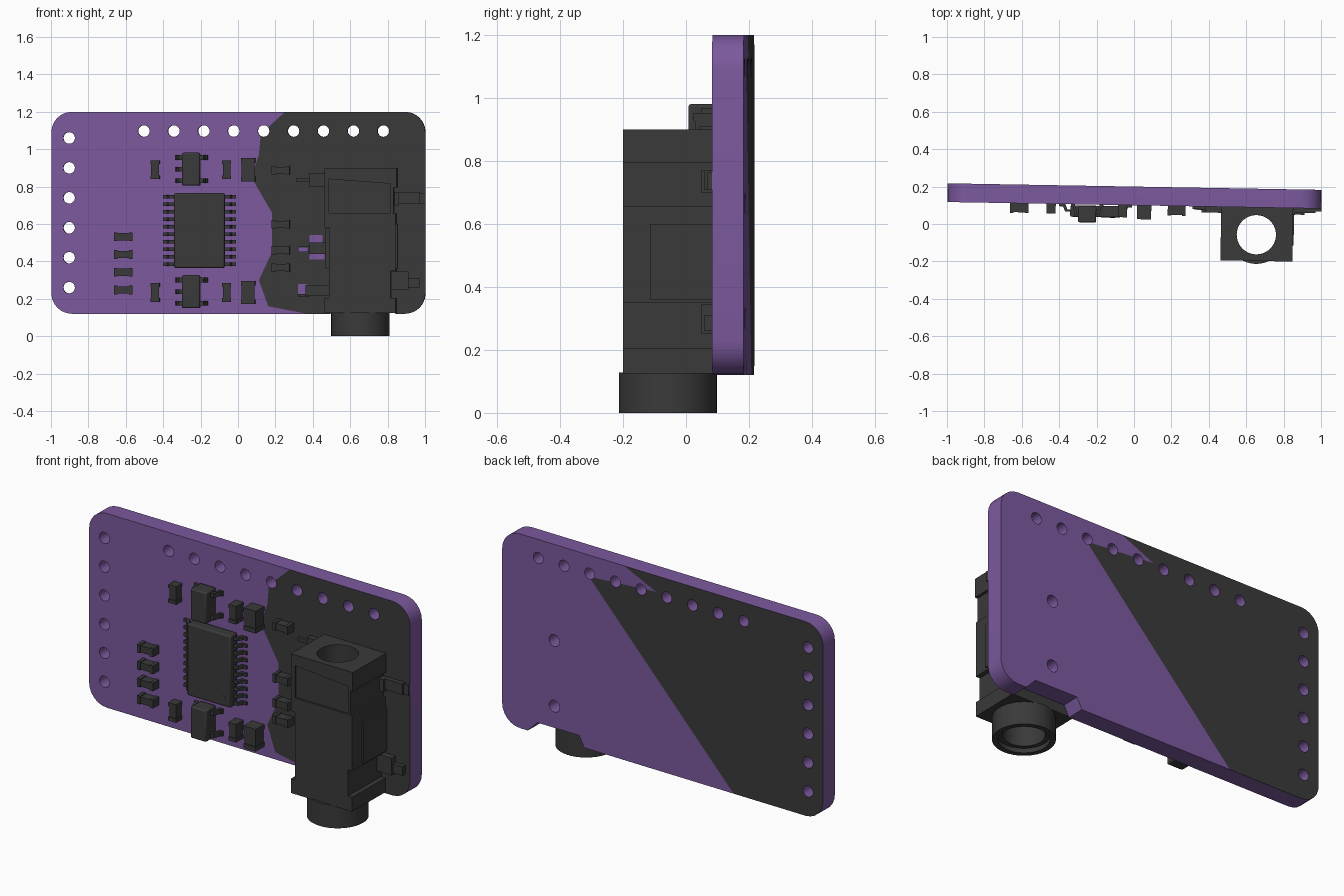
import bpy, bmesh, math
from mathutils import Matrix, Vector
from mathutils.geometry import intersect_point_tri_2d

if "Cube" in bpy.data.objects:
    bpy.data.objects.remove(bpy.data.objects["Cube"])

F, B = 0.10, 0.20          # board front and back planes before the slight turn


def material(name, rgb):
    m = bpy.data.materials.new(name)
    m.diffuse_color = (*rgb, 1)
    m.use_nodes = True
    m.node_tree.nodes["Principled BSDF"].inputs["Base Color"].default_value = m.diffuse_color
    return m


PURPLE = material("purple", (0.20, 0.10, 0.34))
DARK = material("dark", (0.042, 0.042, 0.042))


def prism(bm, pts, a, b, axis='y'):
    """Extrude a profile: (x, z) points along y, or (x, y) points along z."""
    def at(p, t):
        return (p[0], t, p[1]) if axis == 'y' else (p[0], p[1], t)
    lo = [bm.verts.new(at(p, a)) for p in pts]
    hi = [bm.verts.new(at(p, b)) for p in pts]
    faces = [bm.faces.new(lo), bm.faces.new(hi)]
    for i in range(len(pts)):
        j = (i + 1) % len(pts)
        faces.append(bm.faces.new((lo[i], lo[j], hi[j], hi[i])))
    bmesh.ops.recalc_face_normals(bm, faces=faces)


def box(bm, x0, x1, y0, y1, z0, z1):
    prism(bm, [(x0, z0), (x1, z0), (x1, z1), (x0, z1)], y0, y1)


def ring(cx, cy, r, n):
    return [(cx + r * math.cos(2 * math.pi * i / n),
             cy + r * math.sin(2 * math.pi * i / n)) for i in range(n)]


def make(name, bm, mat=DARK, bevel=0):
    me = bpy.data.meshes.new(name)
    bm.to_mesh(me)
    bm.free()
    ob = bpy.data.objects.new(name, me)
    bpy.context.collection.objects.link(ob)
    me.materials.append(mat)
    if bevel:
        mod = ob.modifiers.new("bevel", 'BEVEL')
        mod.width, mod.segments = bevel, 2
    return ob


def cut(ob, bm):
    """Subtract the cutter geometry and bake the result."""
    cutter = make("cutter", bm)
    cutter.hide_render = True
    mod = ob.modifiers.new("cut", 'BOOLEAN')
    mod.operation, mod.solver, mod.object = 'DIFFERENCE', 'EXACT', cutter
    dg = bpy.context.evaluated_depsgraph_get()
    me = bpy.data.meshes.new_from_object(ob.evaluated_get(dg))
    ob.modifiers.clear()
    ob.data = me
    bpy.data.objects.remove(cutter)


# Circuit board: rounded outline with a notch under the jack
outline = []
for cx, cz, start in ((0.89, 1.09, 0), (-0.89, 1.09, 90), (-0.89, 0.23, 180)):
    outline += [(cx + 0.11 * math.cos(math.radians(start + k * 15)),
                 cz + 0.11 * math.sin(math.radians(start + k * 15))) for k in range(7)]
outline += [(0.49, 0.12), (0.52, 0.18), (0.78, 0.18), (0.84, 0.12)]
outline += [(0.89 + 0.11 * math.cos(math.radians(270 + k * 15)),
             0.23 + 0.11 * math.sin(math.radians(270 + k * 15))) for k in range(7)]
bm = bmesh.new()
prism(bm, outline, F, B)
board = make("circuit_board", bm, PURPLE)

# Pin holes and the two peg holes behind the jack
bm = bmesh.new()
holes = [(-0.905, 0.26 + 0.16 * i, 0.031) for i in range(6)]
holes += [(-0.505 + 0.16 * i, 1.097, 0.031) for i in range(9)]
holes += [(0.675, 0.30, 0.033), (0.675, 0.665, 0.033)]
for x, z, r in holes:
    prism(bm, ring(x, z, r, 20), F - 0.05, B + 0.05)
cut(board, bm)

# Dark areas of the board faces: cut along the outline, then colour what lies inside
front_dark = [(0.25, 1.2), (0.12, 1.08), (0.11, 0.97), (0.07, 0.85), (0.18, 0.66),
              (0.18, 0.45), (0.11, 0.30), (0.16, 0.16), (0.47, 0.10), (1.1, 0.1),
              (1.1, 1.3), (0.25, 1.3)]
back_dark = [(0.46, 1.08), (0.04, 1.11), (0.24, 1.2), (0.24, 1.3),
             (-1.1, 1.3), (-1.1, 0.1), (-0.46, 0.1)]


def inside(x, z, poly):
    hit = False
    for (x0, z0), (x1, z1) in zip(poly, poly[1:] + poly[:1]):
        if (z0 > z) != (z1 > z) and x < x0 + (z - z0) / (z1 - z0) * (x1 - x0):
            hit = not hit
    return hit


board.data.materials.clear()
board.data.materials.append(PURPLE)
board.data.materials.append(DARK)
bm = bmesh.new()
bm.from_mesh(board.data)
bmesh.ops.triangulate(bm, faces=bm.faces[:])
for side, poly in ((-1, front_dark), (1, back_dark)):
    for (x0, z0), (x1, z1) in zip(poly, poly[1:] + poly[:1]):
        fs = [f for f in bm.faces if f.normal.y * side > 0.9]
        geom = list({e for f in fs for e in f.edges} | {v for f in fs for v in f.verts}) + fs
        bmesh.ops.bisect_plane(bm, geom=geom, dist=1e-5, plane_co=(x0, 0, z0),
                               plane_no=(z1 - z0, 0, x0 - x1))
    bm.normal_update()
    for f in bm.faces:
        if f.normal.y * side > 0.9:
            c = f.calc_center_median()
            f.material_index = int(inside(c.x, c.z, poly))
for f in bm.faces:
    if abs(f.normal.y) < 0.9:
        f.material_index = 0
bm.to_mesh(board.data)
bm.free()

# Jack body: stepped silhouette, recessed front panel, round bore
JX, JY = 0.655, -0.046
bm = bmesh.new()
prism(bm, [(0.465, 0.125), (0.845, 0.125), (0.845, 0.205), (0.82, 0.205), (0.82, 0.35),
           (0.845, 0.35), (0.845, 0.655), (0.835, 0.655), (0.835, 0.795), (0.85, 0.795),
           (0.85, 0.90), (0.465, 0.90), (0.465, 0.58), (0.49, 0.58), (0.49, 0.205),
           (0.465, 0.205)], -0.186, F)
jack = make("jack_body", bm)
bm = bmesh.new()
prism(bm, ring(JX, JY, 0.105, 40), 0.05, 1.0, 'z')
prism(bm, [(0.49, 0.66), (0.82, 0.66), (0.82, 0.815), (0.49, 0.84)], -0.3, -0.176)
cut(jack, bm)

# Jack barrel with a wider mouth
bm = bmesh.new()
prism(bm, ring(JX, JY, 0.156, 40), 0, 0.128, 'z')
barrel = make("jack_barrel", bm)
bm = bmesh.new()
prism(bm, ring(JX, JY, 0.105, 40), -0.1, 0.2, 'z')
cut(barrel, bm)
bm = bmesh.new()
prism(bm, ring(JX, JY, 0.128, 40), -0.1, 0.025, 'z')
cut(barrel, bm)

# Jack side bars and solder tabs
bm = bmesh.new()
for x0, x1, y0, y1, z0, z1 in (
        (0.47, 0.52, -0.10, F, 0.36, 0.575), (0.81, 0.855, -0.10, F, 0.36, 0.60),
        (0.38, 0.47, 0.068, F, 0.80, 0.87), (0.31, 0.40, 0.085, F, 0.825, 0.845),
        (0.38, 0.50, 0.068, F, 0.44, 0.50), (0.32, 0.40, 0.085, F, 0.45, 0.48),
        (0.36, 0.50, 0.068, F, 0.215, 0.275), (0.32, 0.38, 0.085, F, 0.21, 0.225),
        (0.82, 0.97, 0.075, F, 0.71, 0.77), (0.83, 0.86, 0.062, F, 0.70, 0.77),
        (0.95, 1.0, 0.085, F, 0.71, 0.765),
        (0.82, 0.91, 0.065, F, 0.25, 0.345), (0.90, 0.97, 0.075, F, 0.26, 0.31)):
    box(bm, x0, x1, y0, y1, z0, z1)
make("jack_tabs", bm)

# Purple solder pads beside the jack
bm = bmesh.new()
for x0, x1, z0, z1 in ((0.38, 0.45, 0.50, 0.54), (0.38, 0.46, 0.41, 0.44),
                       (0.32, 0.37, 0.225, 0.28), (0.32, 0.37, 0.45, 0.475)):
    box(bm, x0, x1, 0.082 if z0 == 0.45 else F - 0.003, F, z0, z1)
make("solder_pads", bm, PURPLE)


def lead(bm, cx, side, inner, outer, y, z, w):
    """Gull-wing lead, bent from the package down to the board."""
    m, t = (inner * 0.55 + outer * 0.45), 0.012
    pts = [(inner - 0.01, y), (m, y), (m + t, F - t), (outer, F - t), (outer, F),
           (m, F), (m - t, y + t), (inner - 0.01, y + t)]
    prism(bm, [(cx + side * px, py) for px, py in pts], z - w / 2, z + w / 2, 'z')


# Main chip
bm = bmesh.new()
box(bm, -0.342, -0.072, 0.033, 0.094, 0.365, 0.765)
make("main_chip", bm, bevel=0.008)
bm = bmesh.new()
for i in range(10):
    for s in (-1, 1):
        lead(bm, -0.207, s, 0.135, 0.195, 0.060, 0.385 + i * 0.04, 0.018)
make("main_chip_leads", bm)
bm = bmesh.new()
prism(bm, ring(-0.115, 0.415, 0.014, 16), 0.031, 0.04)
make("main_chip_dot", bm)

# Two five-lead regulators
for name, z in (("upper_regulator", 0.893), ("lower_regulator", 0.238)):
    bm = bmesh.new()
    box(bm, -0.30, -0.203, 0.004, 0.092, z - 0.088, z + 0.088)
    make(name, bm, bevel=0.008)
    bm = bmesh.new()
    for s, dz in ((-1, -0.062), (-1, 0), (-1, 0.062), (1, -0.062), (1, 0.062)):
        lead(bm, -0.2515, s, 0.048, 0.088, 0.045, z + dz, 0.026)
    make(name + "_leads", bm)

# Small two-ended parts: slim middle with a cap at each end
chips = [(0.227, z, 0.048, 0.023, 0.052) for z in (0.887, 0.598, 0.46, 0.367)]
chips += [(-0.615, z, 0.05, 0.023, 0.052) for z in (0.532, 0.437, 0.342, 0.247)]
for z in (0.89, 0.234):
    chips += [(-0.445, z, 0.025, 0.05, 0.052), (-0.062, z, 0.024, 0.05, 0.065),
              (0.053, z, 0.038, 0.062, 0.074)]
for i, (x, z, hx, hz, h) in enumerate(chips):
    bm = bmesh.new()
    g = 0.004
    if hx > hz:
        box(bm, x - hx * .7, x + hx * .7, F - h + g, F, z - hz + g, z + hz - g)
        for s in (-1, 1):
            a, b = sorted((x + s * hx * .6, x + s * hx))
            box(bm, a, b, F - h, F, z - hz, z + hz)
    else:
        box(bm, x - hx + g, x + hx - g, F - h + g, F, z - hz * .7, z + hz * .7)
        for s in (-1, 1):
            a, b = sorted((z + s * hz * .6, z + s * hz))
            box(bm, x - hx, x + hx, F - h, F, a, b)
    make(f"small_part_{i + 1}", bm)

# The whole assembly is turned one degree; round parts get smooth shading
for ob in bpy.context.scene.objects:
    ob.data.transform(Matrix.Rotation(math.radians(-1), 4, 'Z'))
    ob.select_set(True)
    bpy.context.view_layer.objects.active = ob
bpy.ops.object.shade_smooth_by_angle(angle=math.radians(30))
